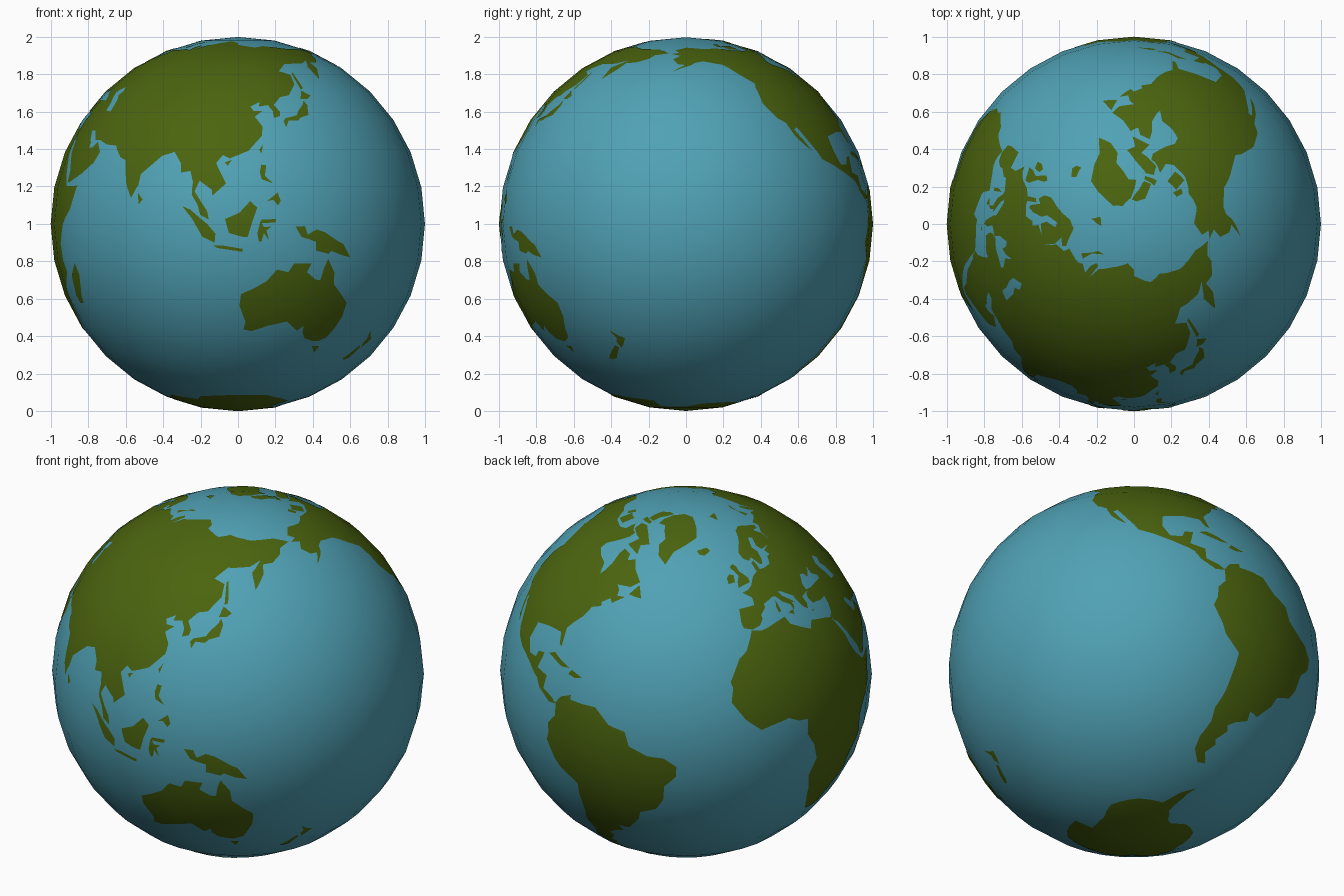
import bpy, bmesh, math
from mathutils import Vector

STEP = 11.25          # the ball has 32 segments and 16 rings
FRONT = 113.0         # longitude that faces the front
R = 0.998


def material(name, rgb):
    m = bpy.data.materials.new(name)
    m.diffuse_color = (*rgb, 1)
    return m


OCEAN = material("ocean_blue", (0.080, 0.360, 0.465))
LAND = material("land_green", (0.070, 0.128, 0.0045))


def corner(i, j):
    a, b = math.radians(i * STEP), math.radians(j * STEP)
    return Vector((math.cos(b) * math.sin(a), -math.cos(b) * math.cos(a), math.sin(b)))


def on_ball(lon, lat, radius):
    """Point on the flat facet of the ball under a longitude and latitude."""
    u, v = (lon - FRONT) / STEP, lat / STEP
    i, j = math.floor(u), math.floor(v)
    u, v = u - i, v - j
    low = corner(i, j).lerp(corner(i + 1, j), u)
    high = corner(i, j + 1).lerp(corner(i + 1, j + 1), u)
    return low.lerp(high, v) * radius + Vector((0, 0, 1))


def plate(name, outline, mat=LAND, radius=R + 0.002):
    """Thin patch: flat lon/lat outline, cut along the facet grid, wrapped on the ball."""
    pts = list(zip(outline[::2], outline[1::2]))
    bm = bmesh.new()
    face = bm.faces.new([bm.verts.new((x, y, 0)) for x, y in pts])
    face.normal_update()
    if face.normal.z < 0:
        face.normal_flip()
    bmesh.ops.triangulate(bm, faces=[face])
    for axis, base in ((0, FRONT), (1, 0.0)):
        lo, hi = min(p[axis] for p in pts), max(p[axis] for p in pts)
        for k in range(math.ceil((lo - base) / STEP), math.floor((hi - base) / STEP) + 1):
            co, no = Vector((0, 0, 0)), Vector((0, 0, 0))
            co[axis], no[axis] = base + k * STEP, 1
            bmesh.ops.bisect_plane(bm, geom=bm.verts[:] + bm.edges[:] + bm.faces[:],
                                   plane_co=co, plane_no=no, dist=1e-5)
    for v in bm.verts:
        v.co = on_ball(v.co.x, v.co.y, radius)
    bmesh.ops.remove_doubles(bm, verts=bm.verts[:], dist=1e-5)
    me = bpy.data.meshes.new(name)
    bm.to_mesh(me)
    bm.free()
    me.materials.append(mat)
    me.shade_smooth()
    me.normals_split_custom_set_from_vertices(
        [(v.co - Vector((0, 0, 1))).normalized() for v in me.vertices])
    bpy.context.collection.objects.link(bpy.data.objects.new(name, me))


# Ocean ball
bpy.ops.mesh.primitive_uv_sphere_add(segments=32, ring_count=16, radius=R, location=(0, 0, 1))
ball = bpy.context.object
ball.name = "ocean_ball"
ball.data.materials.append(OCEAN)
bpy.ops.object.shade_smooth()

# Europe and Asia, in four overlapping pieces
plate("europe", [
    36, 36.5, 32, 36.2, 30.5, 36.7, 27.5, 36.8, 26.3, 39, 27, 40.5, 29, 41.1, 26, 40.8, 23.5, 40.5,
    24, 38, 22.8, 36.5, 21.3, 37.5, 19.4, 41, 19.4, 42, 14, 45, 12.4, 45.2, 13.6, 43.5, 18.4, 40.2,
    16.8, 40.4, 17, 39, 15.8, 38, 15.6, 40, 12.3, 41.8, 10.2, 44, 8.5, 44.3, 5, 43.4, 3.1, 43,
    3, 41.8, 0, 40, 0, 38.7, -2, 36.8, -5.5, 36, -9, 37, -9.4, 38.8, -8.8, 43.2, -1.5, 43.4,
    -1.2, 46, -4.6, 48.2, -1.5, 48.7, 1.5, 50.2, 4.5, 52.5, 8.3, 53.8, 8.2, 57, 10.5, 57.6,
    10.8, 54.2, 14, 54, 19, 54.4, 21.2, 57, 24, 57.2, 23.6, 59.2, 30, 60, 36, 60, 38, 64.5,
    44, 66.2, 44, 68.4, 54, 68.5, 60, 69, 60, 40])
plate("scandinavia", [
    36, 60, 30, 60, 22.8, 60, 21.4, 62, 25.3, 65, 22, 65.7, 17.3, 62, 18.5, 60, 16.4, 57, 14.2, 55.4,
    12.8, 55.6, 10.8, 59, 8, 58, 5.3, 59.5, 5.2, 62, 14, 67, 19.5, 70, 27, 71, 32, 70, 41, 67.5,
    40, 66.2, 33.5, 66.7, 37, 64])
plate("north_asia", [
    58, 28.3, 58, 68.8, 61, 69.6, 68, 68.3, 67, 71, 69, 73, 72.5, 72.8, 73, 68, 75, 72, 80.5, 73.5,
    87, 75, 104, 77.7, 113, 75.8, 113, 73.8, 129, 71, 140, 72.5, 160, 69.7, 170, 69.5, 180, 69,
    190, 66, 180, 64.8, 177.5, 62.5, 170, 60, 163.5, 59.8, 162.3, 56, 156.7, 51, 156, 57, 163, 61.6,
    155, 59.3, 142, 59, 135.3, 54.8, 141, 53, 140.3, 48.5, 135, 43.5, 131, 42.8, 127.5, 39.7,
    129.4, 37, 129, 35.2, 126.5, 34.5, 126.6, 37.2, 125, 39.6, 121.3, 39, 121.8, 40.8, 118, 39,
    119, 37.3, 122.4, 37.2, 119.3, 35, 121.8, 31.5, 121.5, 28.3])
plate("south_asia", [
    32.5, 30, 34.2, 31.5, 36, 36.2, 36, 38, 59, 42, 59, 29, 121.4, 29, 121.5, 28.3, 116.5, 23,
    110.3, 20.5, 108, 21.6, 105.8, 19, 109.2, 12.5, 105, 8.7, 104.8, 10.5, 100.8, 13.4, 99.3, 10,
    103.4, 4, 104, 1.3, 101.3, 2.8, 100.3, 6, 98.4, 9, 98.6, 13, 97.5, 16.5, 94.3, 16, 94, 19,
    91.5, 22.6, 87, 21.3, 80.2, 15.5, 80, 12, 77.5, 8, 74.8, 13, 72.8, 20, 70.5, 20.9, 67, 24.8,
    61.5, 25.2, 57, 26.8, 54, 26.7, 50.5, 30, 48, 30, 50, 27, 51.3, 25.8, 51.6, 24.2, 54, 24.2,
    56.3, 26.2, 59.8, 22.5, 57.8, 19, 52, 15.7, 45, 12.8, 43.3, 13, 42.6, 16.5, 39, 21.3, 35, 28,
    34.2, 28])

# Africa
plate("africa", [
    32.5, 30, 35.5, 24, 37.2, 19.5, 39.5, 15.5, 43.2, 11.6, 51.2, 11.8, 47.8, 4.5, 42, -1.5, 39, -6,
    40.6, -14.7, 35, -20, 35.4, -24, 32.7, -26, 31, -30, 26, -33.8, 20, -34.8, 18.3, -33.5,
    15, -26.5, 11.8, -17, 13.8, -11, 12, -5.5, 9, -1, 9.5, 4, 6, 4.3, 2, 6.3, -4, 5.2, -7.7, 4.4,
    -13, 8.7, -17.2, 14.6, -16.3, 19, -17, 21, -13, 27.7, -9.7, 30, -6, 35.8, -2, 35.1, 10, 37.2,
    11, 34.5, 15.3, 32.3, 19.5, 30.4, 21.5, 32.8, 29, 31])

# The Americas
plate("north_america", [
    -168, 65.6, -162, 66.3, -166, 68.3, -156.5, 71.2, -141, 69.6, -128, 70.3, -115, 68.2, -101, 67.7,
    -95, 68.5, -94, 72, -86, 69.5, -82, 69, -82, 67, -87, 64.5, -94, 61, -94, 58.7, -88, 56.6,
    -82.3, 55, -80, 51.3, -78.8, 52.5, -77, 56, -78, 60, -77.5, 62.4, -71, 61.2, -69.5, 58.8,
    -65, 60, -61, 56, -56, 52.5, -60, 50.2, -67, 50, -65, 48.5, -64.5, 46.3, -60.5, 46.5,
    -65.5, 43.6, -67, 45, -70.5, 43, -70, 41.7, -74, 40.5, -76, 36.8, -81, 31.5, -80.2, 25.6,
    -81.5, 26, -83, 29.5, -89.5, 29.5, -97, 28, -117.2, 32.7, -120.6, 34.6, -124.2, 40.3,
    -124, 46.5, -122.8, 49, -130, 54.5, -135, 58.6, -146, 60.8, -151, 60, -154, 58.3, -164, 54.7,
    -157.5, 58.5, -162, 59, -165.5, 62, -161, 64.5])
plate("central_america", [
    -97, 28, -97.5, 22.5, -95, 18.5, -91, 18.7, -90, 21, -87, 21.3, -88.5, 16, -83.4, 15, -83.6, 10.8,
    -79.5, 9.5, -77.3, 8, -78.3, 7.8, -80.5, 7.5, -85.5, 10.3, -87.5, 13, -94.5, 16.2, -105.5, 20.3,
    -109.3, 26, -113, 31.2, -114.5, 30.5, -109.6, 23.1, -112, 24.8, -115, 28, -117.2, 32.7])
plate("south_america", [
    -77.3, 8.3, -75.5, 10.7, -71.5, 12.3, -71.5, 10.8, -62, 10.7, -57, 6, -51.5, 4.5, -50, 0,
    -44, -2.7, -39, -3.2, -35, -6, -35.2, -9.5, -39, -13.5, -39.5, -19, -42, -22.9, -48, -25.5,
    -49, -29, -53.7, -34.3, -58, -34, -57, -37, -62, -39, -65, -41, -63.6, -42.5, -67.5, -46.5,
    -65.8, -48, -69, -51.5, -65.3, -54.8, -70, -55.3, -75, -51.5, -75.5, -47, -73, -41.5,
    -73.6, -37, -71.5, -31, -70.2, -18.5, -76.2, -14, -81.2, -5.5, -80, -2.5, -80, 0.8, -77.2, 4])
plate("greenland", [
    -45, 60, -51, 63, -54, 67, -51, 70, -56, 73.5, -60, 76, -70, 76.3, -68, 79, -60, 82, -35, 83.5,
    -18, 81.5, -19, 75, -22, 71, -32, 68, -41, 65])
plate("baffin_island", [-66, 62, -78, 64.3, -73, 67.5, -88, 70.5, -89, 73.5, -80, 73.7, -68, 70,
                        -61.5, 66.5, -68, 65.5])
plate("victoria_island", [-116, 69, -105, 69, -105, 73, -118, 73])
plate("banks_island", [-125, 72, -120, 71.5, -118, 74.3, -124.5, 74.3])
plate("ellesmere_island", [-90, 76.5, -80, 76.3, -76, 79, -62, 82.5, -75, 83, -91, 81.5])
plate("devon_island", [-95, 74.7, -80, 74.6, -80, 75.7, -95, 76.5])
plate("newfoundland", [-59.3, 47.7, -55.7, 51.5, -52.8, 47])
plate("cuba", [-84.8, 22, -82, 23.1, -74.2, 20.2, -77.5, 19.9])
plate("hispaniola", [-74.3, 18.4, -73, 19.9, -68.4, 18.6, -71.5, 17.8])

# Australia and the Pacific
plate("australia", [
    114, -22, 113.5, -26, 115.7, -31.7, 115, -34.3, 118, -35, 124, -33, 131, -31.5, 135.5, -34.8,
    137.8, -33, 138.2, -35.5, 140, -37.8, 143.5, -38.8, 146.3, -39, 150, -37.4, 153.2, -30,
    153.2, -25, 149.5, -22, 146, -19, 145.4, -15, 142.5, -10.8, 141.5, -13.5, 140.8, -17.5,
    139, -17.4, 135.5, -15, 136.8, -12.2, 131, -12.2, 129.3, -15, 125.5, -14.2, 122.2, -18,
    118, -20.3])
plate("tasmania", [144.7, -40.8, 148.3, -41, 147, -43.6])
plate("new_zealand_north", [172.8, -34.5, 175.5, -36.6, 178.4, -37.8, 176.8, -40.2, 175.2, -41.6,
                            174, -39.3, 174.8, -38])
plate("new_zealand_south", [172.7, -40.6, 174.2, -41.5, 170.8, -45.8, 168.4, -46.6, 166.5, -45.9])
plate("new_guinea", [131, -0.8, 134, -0.7, 135, -3.3, 138, -1.7, 141, -2.6, 145.8, -5.4, 147.8, -6.2,
                     150.8, -10.3, 147.2, -9.6, 143.5, -8.3, 142.5, -9.2, 138, -8.2, 138, -5.5, 133, -4])

# Islands of Asia
plate("sumatra", [95.4, 5.5, 98, 4.4, 103.5, 0, 106, -3, 105.7, -5.8, 102, -4, 98.8, 1.5])
plate("java", [105.3, -6.7, 108.5, -6.7, 114.5, -7.7, 114.4, -8.6, 106.5, -7.4])
plate("borneo", [109, 1.5, 111.3, 2.5, 113.5, 3.5, 116.8, 7, 119, 5, 117.5, 1, 116, -4, 114.5, -4,
                 110.2, -2.8])
plate("sulawesi", [119.8, 0.5, 120.3, 1.3, 124.8, 1.5, 124.5, 0.4, 120.3, 0.3, 121, -1, 123.3, -0.8,
                   121.8, -2, 122.6, -5, 121, -2.8, 120.3, -5.5, 119.5, -5.4, 119, -3])
plate("luzon", [120.6, 18.5, 122.2, 18.4, 121.6, 15, 124, 12.6, 120.6, 13.8, 120, 16])
plate("mindanao", [122, 7, 125.5, 9.7, 126.4, 7, 125.5, 5.7, 124, 7.4])
plate("taiwan", [121.5, 25.2, 120.8, 22, 120.1, 23.3])
plate("hainan", [108.7, 19.3, 111, 20, 109.6, 18.2])
plate("sri_lanka", [80, 9.7, 81.8, 7.5, 80.5, 6])
plate("honshu", [130, 33.3, 131, 34.4, 135.8, 35.6, 137, 37.3, 140, 39.8, 141, 41.4, 142, 39.6,
                 140.8, 35.7, 137, 34.6, 135.7, 33.5, 132, 33.5, 130.7, 31.2])
plate("hokkaido", [140, 42, 141.7, 45.4, 145.4, 43.3, 143.2, 42])
plate("sakhalin", [142, 46, 142, 53.5, 143, 54.2, 143.5, 49.3, 143.5, 46.5])
plate("madagascar", [49.3, -12, 50.3, -15.8, 47, -25, 44, -25, 43.4, -22, 44.5, -16.5])

# Islands of Europe and the Arctic
plate("great_britain", [-5.5, 50.1, 1.3, 51.2, 1.6, 52.8, -1.7, 55.5, -2, 57.6, -3.5, 58.6, -6, 57.5,
                        -3, 54, -5, 52])
plate("ireland", [-10, 52, -6.3, 52.2, -5.7, 54.6, -8, 55.2, -10, 54])
plate("iceland", [-22.5, 64, -24, 65.5, -16, 66.4, -14, 65, -19, 63.4])
plate("sicily", [12.5, 38, 15.6, 38.2, 15.1, 36.7])
plate("sardinia", [8.4, 39, 8.2, 41, 9.4, 43, 9.7, 39.2])
plate("crete", [23.5, 35.4, 26.2, 35.2, 24.8, 34.9])
plate("svalbard", [11, 79.5, 16, 76.7, 27, 80])
plate("novaya_zemlya", [52, 71, 57, 70.7, 58, 74, 68.5, 76.8, 60, 76])

# Antarctica, closed over the south pole
plate("antarctica", [
    -180, -78, -158, -78, -150, -77, -135, -74.5, -102, -73, -75, -73, -67, -67, -58, -63.3, -61, -66.5,
    -61, -73, -60, -75, -45, -78, -35, -78, -20, -73.5, 0, -70.5, 30, -69.5, 52, -66, 70, -68.5,
    75, -70, 82, -67, 110, -66.2, 135, -66.2, 150, -68.5, 170, -71.5, 165, -77, 180, -78,
    180, -90, -180, -90])

# Inland seas laid over the land
plate("black_sea", [28, 41.5, 28, 43.8, 30.8, 46.5, 33, 46, 33.6, 44.5, 36.5, 45.3, 39, 47, 38, 44.4,
                    41.5, 42.3, 41, 41.2, 36, 41.5, 31.5, 41.2], OCEAN, R + 0.004)
plate("caspian_sea", [47, 45, 51, 47, 53, 45, 51, 43.5, 53, 41.5, 54, 37, 50, 37.4, 49.3, 40.2,
                      47.5, 43], OCEAN, R + 0.004)
